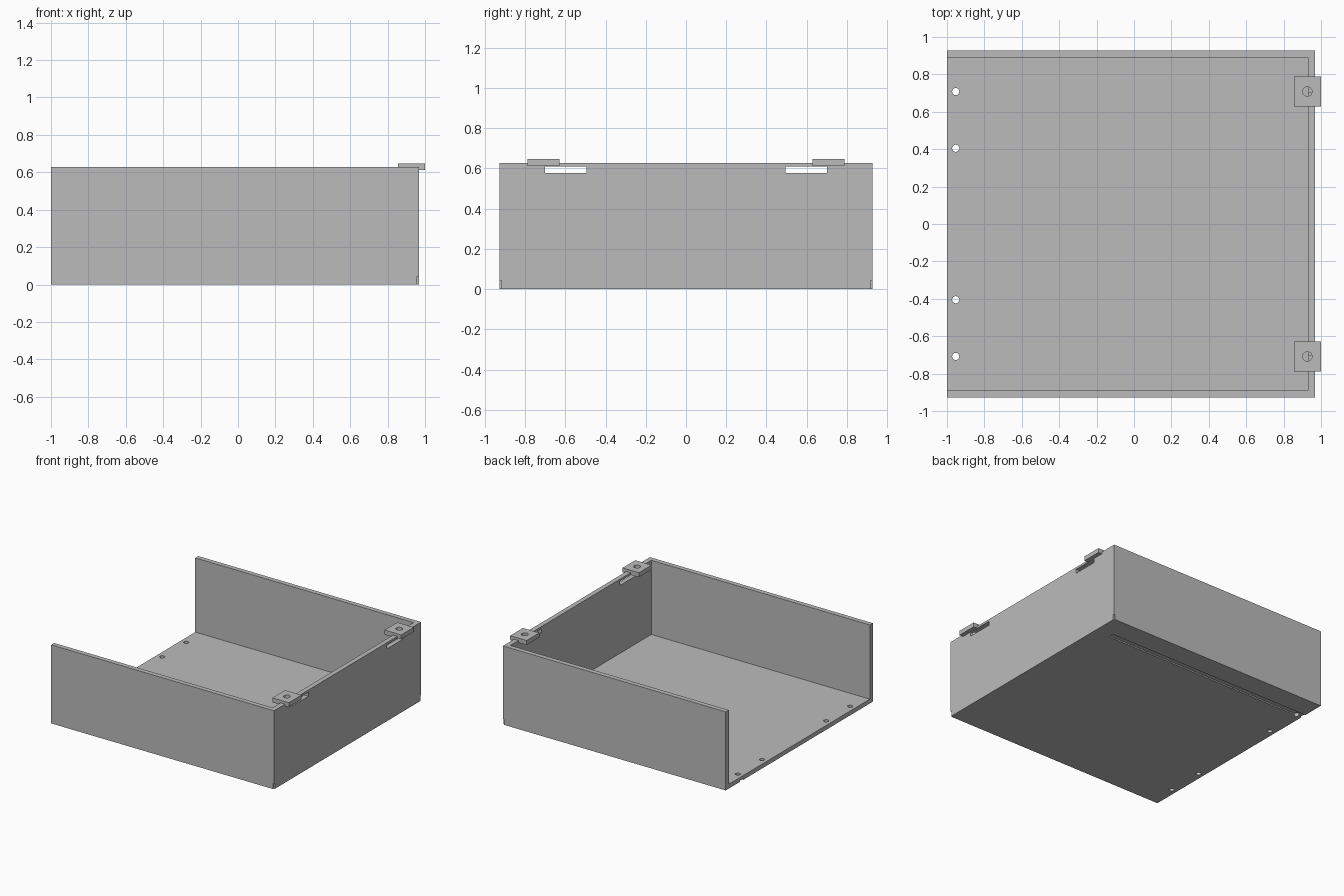
import bpy

old = bpy.data.objects.get("Cube")
if old:
    bpy.data.objects.remove(old, do_unlink=True)

grey = bpy.data.materials.new("plain grey")
grey.use_nodes = True
colour = (0.5, 0.5, 0.5, 1)
grey.diffuse_color = colour
grey.node_tree.nodes["Principled BSDF"].inputs["Base Color"].default_value = colour


def finish(name):
    obj = bpy.context.object
    obj.name = name
    obj.data.materials.append(grey)
    return obj


def block(name, x, y, z):
    """Box between the given (low, high) limits."""
    bpy.ops.mesh.primitive_cube_add(size=1, location=[sum(r) / 2 for r in (x, y, z)])
    obj = finish(name)
    obj.scale = [r[1] - r[0] for r in (x, y, z)]
    bpy.ops.object.transform_apply(location=False, rotation=False, scale=True)
    return obj


def drill(name, x, y, z, radius):
    bpy.ops.mesh.primitive_cylinder_add(vertices=32, radius=radius, depth=z[1] - z[0],
                                        location=(x, y, sum(z) / 2))
    return finish(name)


def cut(obj, cutters):
    """Subtract every cutter, then remove the cutters."""
    for cutter in cutters:
        mod = obj.modifiers.new("cut", 'BOOLEAN')
        mod.operation = 'DIFFERENCE'
        mod.solver = 'EXACT'
        mod.object = cutter
        bpy.context.view_layer.objects.active = obj
        bpy.ops.object.modifier_apply(modifier=mod.name)
        bpy.data.objects.remove(cutter, do_unlink=True)


LEFT, RIGHT, SIDE, TOP = -1, 0.967, 0.927, 0.627
WALL, FLOOR = 0.038, 0.035

# Tray with three walls, open towards -x
tray = block("tray", (LEFT, RIGHT), (-SIDE, SIDE), (0, TOP))
cutters = [block("hollow", (LEFT - 0.1, RIGHT - WALL), (WALL - SIDE, SIDE - WALL), (FLOOR, TOP + 0.1)),
           block("underside_groove", (LEFT - 0.1, 0.83), (0.705, 0.75), (-0.1, 0.01))]

for s in (-1, 1):
    near, far = sorted((s * 0.495, s * 0.70))
    cutters.append(block("wall_slot", (0.9, 1.1), (near, far), (0.577, 0.61)))
    # Screw holes through the floor and into the top of the end wall
    for y in (0.405, 0.708):
        cutters.append(drill("floor_hole", -0.953, s * y, (-0.1, 0.1), 0.019))
    cutters.append(drill("wall_hole", 0.927, s * 0.708, (0.595, 0.7), 0.025))
    # Small relief at the bottom of each closed corner
    a, b = sorted((s * (SIDE - 0.01), s * (SIDE + 0.1)))
    cutters.append(block("corner_relief", (RIGHT - 0.01, 1.1), (a, b), (-0.1, 0.043)))
cut(tray, cutters)

# Mounting clips straddling the end wall, each with a screw hole
for s, name in ((-1, "front_clip"), (1, "back_clip")):
    y = s * 0.708
    clip = block(name, (0.855, 1), (y - 0.08, y + 0.08), (0.611, 0.647))
    cut(clip, [drill("clip_hole", 0.927, y, (0.5, 0.7), 0.025)])

for obj in [o for o in bpy.context.scene.objects if o.type == 'MESH']:
    bpy.ops.object.select_all(action='DESELECT')
    obj.select_set(True)
    bpy.context.view_layer.objects.active = obj
    bpy.ops.object.shade_smooth_by_angle()
